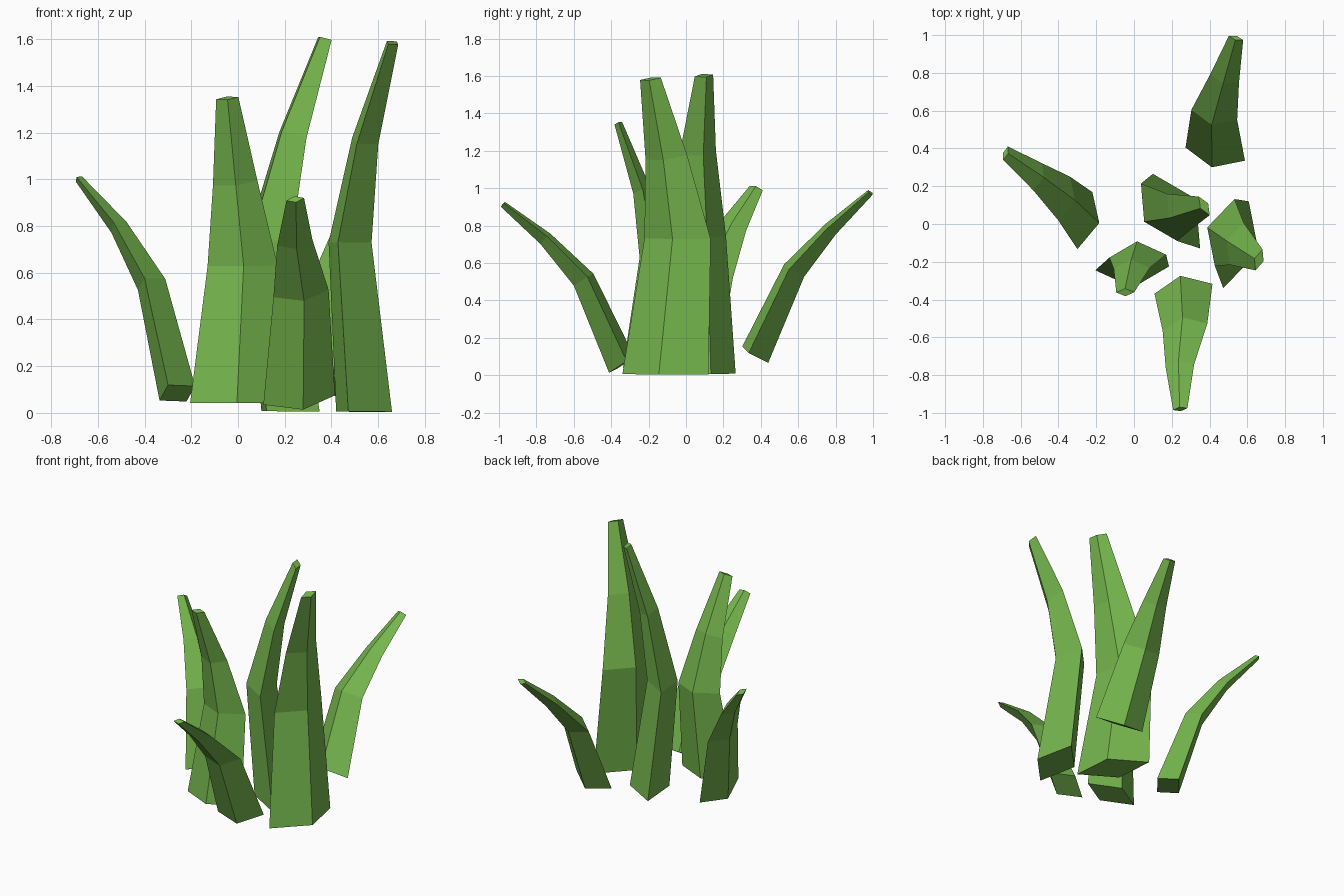
import bpy, bmesh
from mathutils import Vector

if "Cube" in bpy.data.objects:
    bpy.data.objects.remove(bpy.data.objects["Cube"])

leaf = bpy.data.materials.new("leaf_green")
leaf.diffuse_color = (0.18, 0.47, 0.075, 1)
leaf.use_nodes = True
leaf.node_tree.nodes["Principled BSDF"].inputs["Base Color"].default_value = leaf.diffuse_color

# Taper of the diamond section at the four rings: width and depth relative to the base width
WIDTH = (1.0, 0.77, 0.49, 0.245)
DEPTH = (0.52, 0.40, 0.25, 0.11)


def blade(name, spine, side):
    """Tapered grass blade: diamond sections along a four-point spine, wide along 'side'."""
    c = [Vector(p) for p in spine]
    side = Vector(side)
    size = side.length
    tangents = (c[2] - c[0], c[2] - c[0], c[3] - c[1], c[3] - c[2])
    bm = bmesh.new()
    rings = []
    for p, t, w, d in zip(c, tangents, WIDTH, DEPTH):
        t = t.normalized()
        across = (side - t * side.dot(t)).normalized()
        a = across * size * w / 2
        b = t.cross(across) * size * d / 2
        rings.append([bm.verts.new(p + o) for o in (a, b, -a, -b)])
    for lo, hi in zip(rings, rings[1:]):
        for i in range(4):
            j = (i + 1) % 4
            bm.faces.new((lo[i], lo[j], hi[j], hi[i]))
    bm.faces.new(rings[0][::-1])
    bm.faces.new(rings[-1])
    bmesh.ops.recalc_face_normals(bm, faces=bm.faces)
    me = bpy.data.meshes.new(name)
    bm.to_mesh(me)
    bm.free()
    me.materials.append(leaf)
    bpy.context.collection.objects.link(bpy.data.objects.new(name, me))


# Short outer blades
blade("back_blade", [(.43, .37, .11), (.425, .578, .56), (.48, .772, .78), (.54, .985, .977)],
      (.315, -.065, .025))
blade("left_blade", [(-.26, .018, .084), (-.37, .135, .55), (-.51, .25, .795), (-.68, .375, 1.0)],
      (-.075, -.305, .06))
blade("front_blade", [(.262, -.343, .055), (.27, -.547, .511), (.243, -.752, .73), (.245, -.98, .915)],
      (.307, .055, .035))
# Medium blade
blade("front_left_blade", [(-.01, -.235, .042), (.02, -.17, .63), (-.012, -.235, .985), (-.046, -.362, 1.348)],
      (.39, .02, .01))
# Tall inner blades
blade("centre_blade", [(.225, .068, .007), (.133, .062, .74), (.235, .062, 1.19), (.372, .096, 1.603)],
      (.25, -.395, 0))
blade("right_blade", [(.54, -.11, .005), (.48, -.045, .73), (.545, -.105, 1.165), (.662, -.19, 1.585)],
      (.135, .46, 0))
